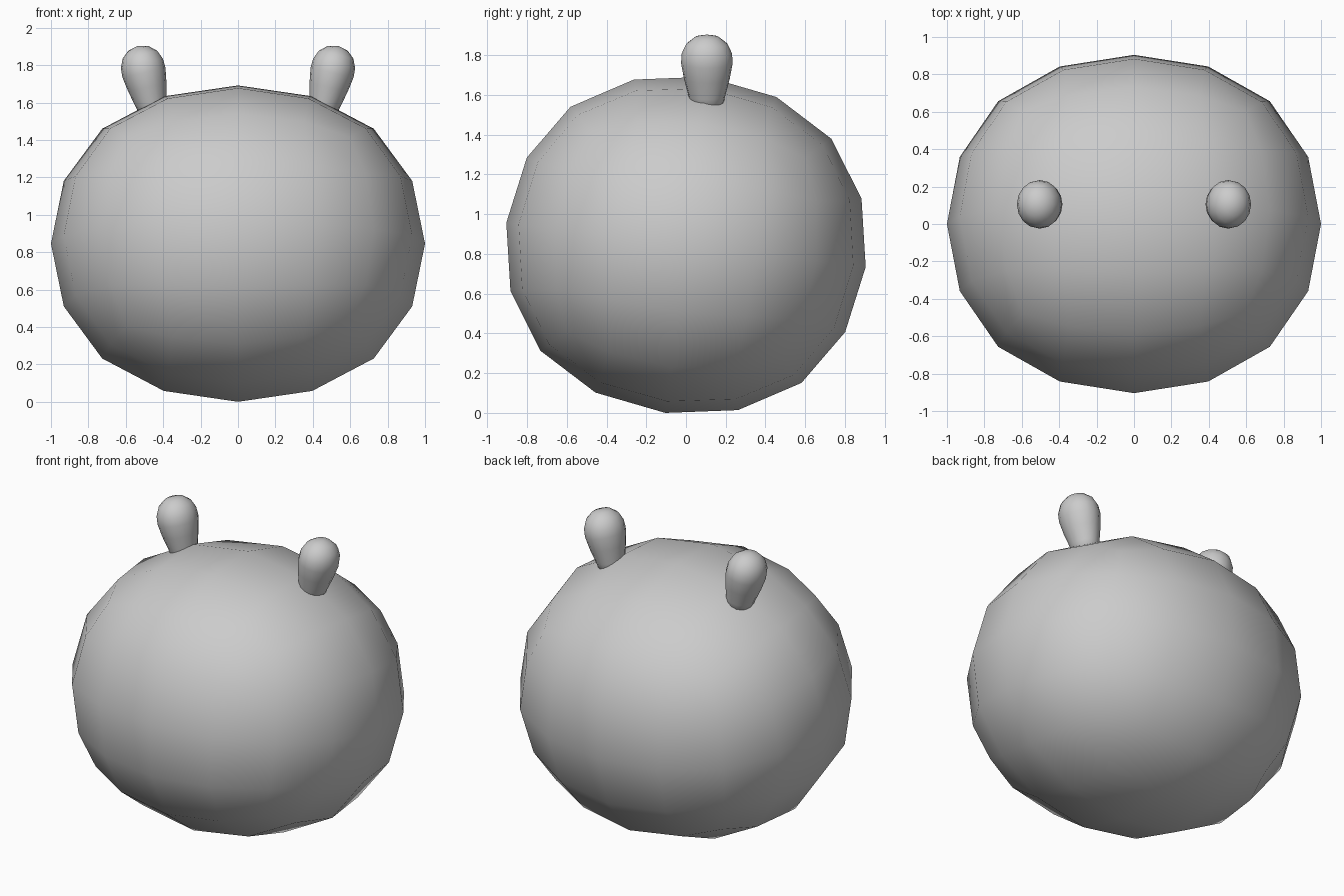
import bpy, bmesh, math
from mathutils import Matrix, Vector

if "Cube" in bpy.data.objects:
    bpy.data.objects.remove(bpy.data.objects["Cube"])

# Head: cube rounded by two subdivision levels, tipped forward a little
bpy.ops.mesh.primitive_cube_add(size=2)
head = bpy.context.object
head.name = "round_head"
sub = head.modifiers.new("round", 'SUBSURF')
sub.levels = sub.render_levels = 2
bpy.ops.object.modifier_apply(modifier=sub.name)
me = head.data
r = max(v.co.x for v in me.vertices)
tilt = Matrix.Rotation(math.radians(-7), 4, 'X')
me.transform(tilt @ Matrix.Diagonal((1 / r, 0.911 / r, 0.852 / r, 1)))
me.transform(Matrix.Translation((0, 0, -min(v.co.z for v in me.vertices))))
me.polygons.foreach_set("use_smooth", [True] * len(me.polygons))

# Ears: lathed pear shape leaning outward, mirrored to the other side
profile = [(0.065, -0.28), (0.084, -0.18), (0.105, -0.09), (0.118, -0.01),
           (0.115, 0.04), (0.095, 0.088), (0.055, 0.123)]
sides = 16
bm = bmesh.new()
rings = [[bm.verts.new((rad * math.cos(2 * math.pi * i / sides),
                        1.1 * rad * math.sin(2 * math.pi * i / sides), h))
          for i in range(sides)] for rad, h in profile]
for a, b in zip(rings, rings[1:]):
    for i in range(sides):
        j = (i + 1) % sides
        bm.faces.new((a[i], a[j], b[j], b[i]))
tip = bm.verts.new((0, 0, 0.137))
for i in range(sides):
    bm.faces.new((rings[-1][i], rings[-1][(i + 1) % sides], tip))
bm.faces.new(rings[0][::-1])
for f in bm.faces:
    f.smooth = True
bm.transform(Matrix.Translation((0.505, 0.105, 1.77)) @ Matrix.Rotation(math.radians(13), 4, 'Y'))
ear_mesh = bpy.data.meshes.new("ears")
bm.to_mesh(ear_mesh)
bm.free()
ears = bpy.data.objects.new("ears", ear_mesh)
bpy.context.collection.objects.link(ears)
ears.modifiers.new("mirror", 'MIRROR').use_axis[0] = True
